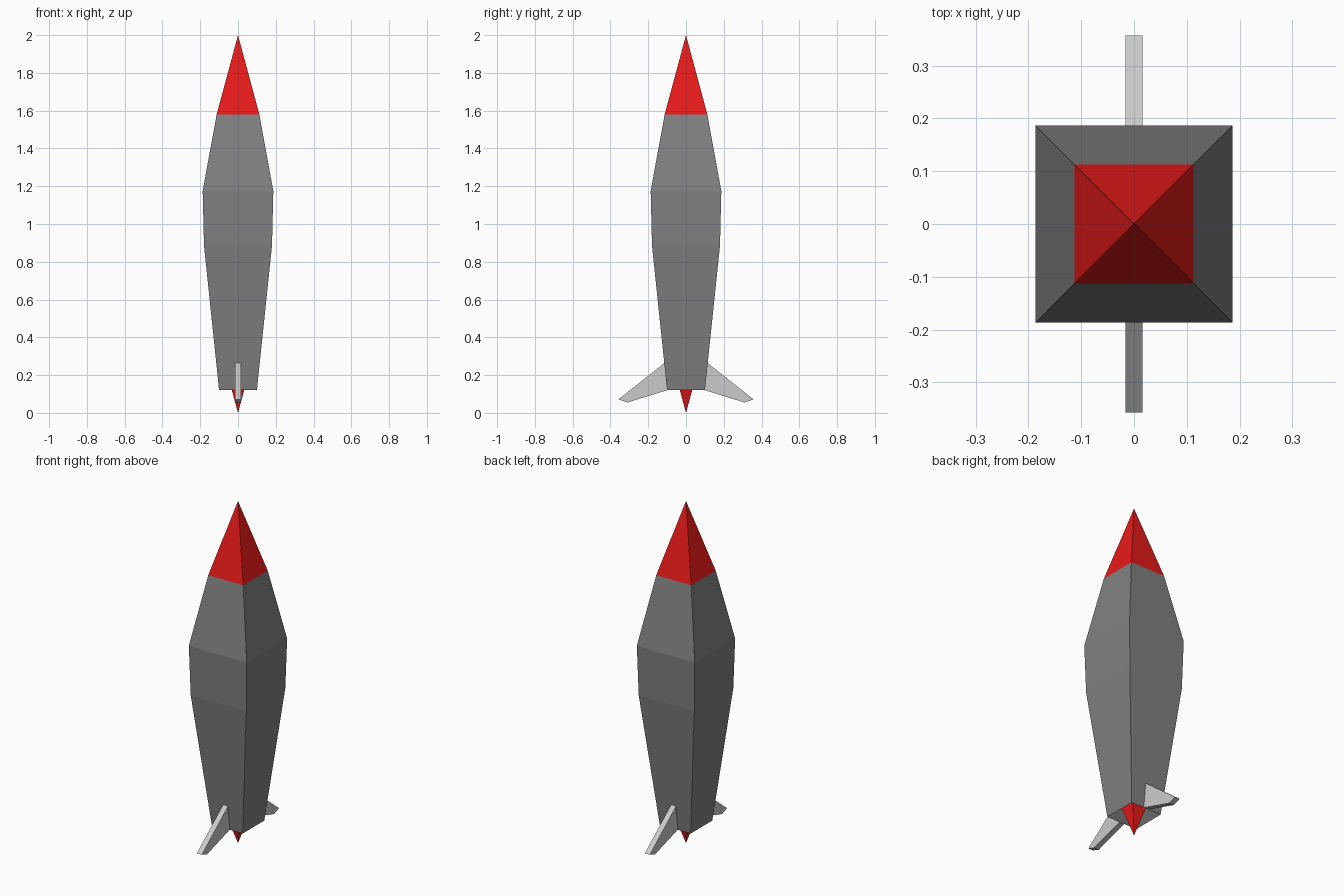
import bpy, bmesh

if "Cube" in bpy.data.objects:
    bpy.data.objects.remove(bpy.data.objects["Cube"])


def material(name, r, g, b):
    m = bpy.data.materials.new(name)
    m.diffuse_color = (r, g, b, 1)
    m.use_nodes = True
    m.node_tree.nodes["Principled BSDF"].inputs["Base Color"].default_value = m.diffuse_color
    return m


def finish(name, bm, mat):
    bmesh.ops.remove_doubles(bm, verts=bm.verts, dist=1e-5)
    bmesh.ops.recalc_face_normals(bm, faces=bm.faces)
    mesh = bpy.data.meshes.new(name)
    bm.to_mesh(mesh)
    bm.free()
    mesh.materials.append(mat)
    ob = bpy.data.objects.new(name, mesh)
    bpy.context.collection.objects.link(ob)
    return ob


def square_loft(name, profile, mat):
    """Join square sections given as (half width, height); width 0 makes a point."""
    bm = bmesh.new()
    corners = ((-1, -1), (1, -1), (1, 1), (-1, 1))
    rings = [[bm.verts.new((x * w, y * w, z)) for x, y in corners] if w
             else [bm.verts.new((0, 0, z))] for w, z in profile]
    for a, b in zip(rings, rings[1:]):
        for i in range(4):
            j = (i + 1) % 4
            if len(b) == 1:
                bm.faces.new((a[i], a[j], b[0]))
            else:
                bm.faces.new((a[i], a[j], b[j], b[i]))
    return finish(name, bm, mat)


red = material("red", 0.8, 0.01, 0.01)
dark = material("dark_grey", 0.22, 0.22, 0.22)
light = material("light_grey", 0.6, 0.6, 0.6)

# Body shell, starting inside the recessed tail opening
square_loft("body", [(0.052, 0.19), (0.10, 0.12), (0.18, 0.885),
                     (0.187, 1.175), (0.113, 1.58)], dark)

# Nose cone and exhaust point
square_loft("nose", [(0.113, 1.58), (0, 2.0)], red)
square_loft("exhaust", [(0.052, 0.19), (0, 0.0)], red)

# Tail fins, front and back
fin_profile = [(0.113, 0.265), (0.357, 0.072), (0.31, 0.055), (0.10, 0.12)]
for name, side in (("front_fin", -1), ("back_fin", 1)):
    bm = bmesh.new()
    face = bm.faces.new([bm.verts.new((-0.016, side * y, z)) for y, z in fin_profile])
    ext = bmesh.ops.extrude_face_region(bm, geom=[face], use_keep_orig=True)
    moved = [v for v in ext["geom"] if isinstance(v, bmesh.types.BMVert)]
    bmesh.ops.translate(bm, verts=moved, vec=(0.032, 0, 0))
    finish(name, bm, light)
